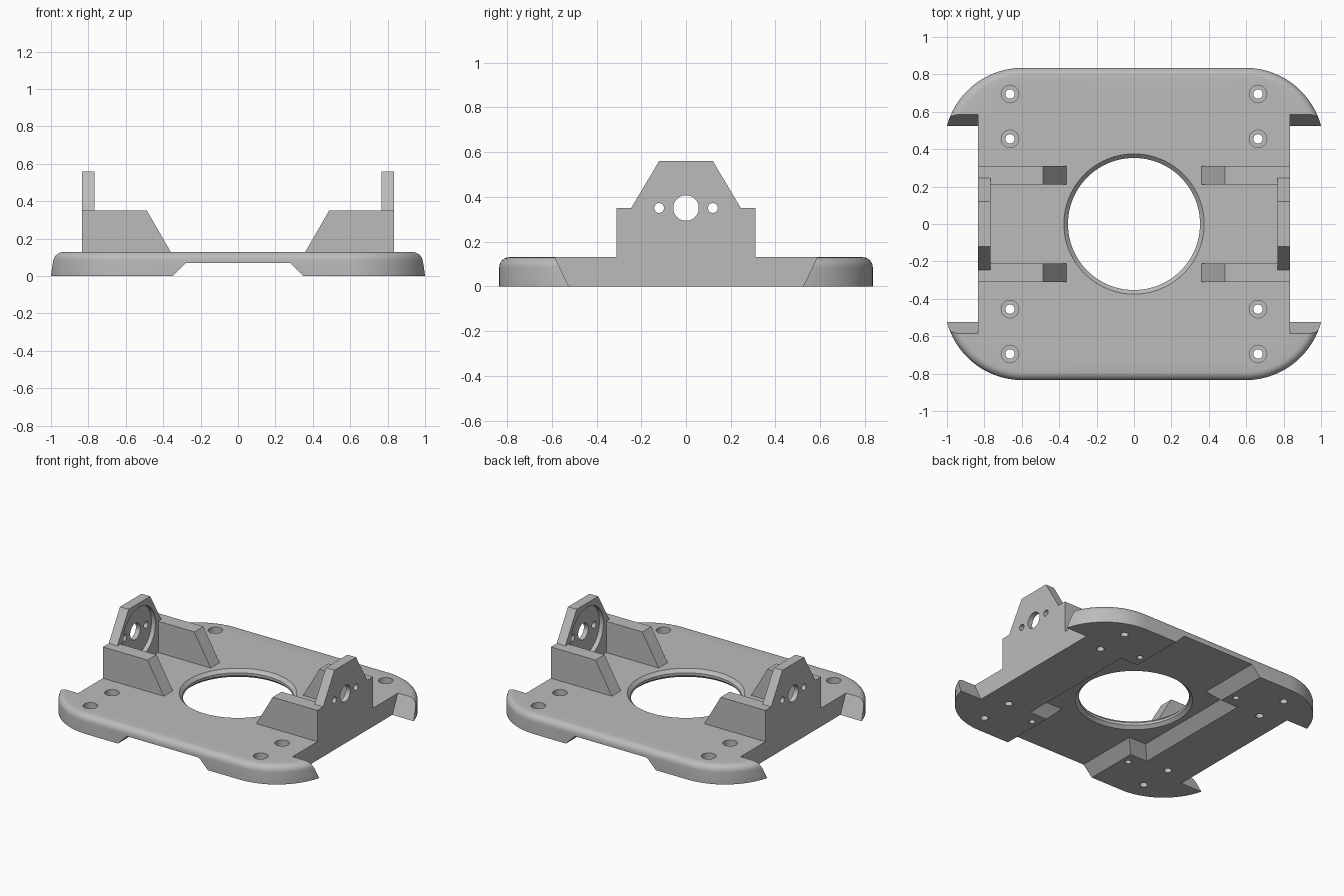
import bpy
import bmesh
from math import sin, cos, pi, radians

old = bpy.data.objects.get("Cube")
if old:
    bpy.data.objects.remove(old, do_unlink=True)

grey = bpy.data.materials.new("plain grey")
grey.use_nodes = True
grey.diffuse_color = (0.5, 0.5, 0.5, 1)
grey.node_tree.nodes["Principled BSDF"].inputs["Base Color"].default_value = (0.5, 0.5, 0.5, 1)


def loft(name, rings):
    """Closed solid through rings that have equal point counts."""
    bm = bmesh.new()
    loops = [[bm.verts.new(p) for p in ring] for ring in rings]
    n = len(loops[0])
    for a, b in zip(loops, loops[1:]):
        for i in range(n):
            j = (i + 1) % n
            bm.faces.new((a[i], a[j], b[j], b[i]))
    bm.faces.new(loops[0][::-1])
    bm.faces.new(loops[-1])
    bmesh.ops.recalc_face_normals(bm, faces=bm.faces)
    mesh = bpy.data.meshes.new(name)
    bm.to_mesh(mesh)
    bm.free()
    mesh.materials.append(grey)
    obj = bpy.data.objects.new(name, mesh)
    bpy.context.collection.objects.link(obj)
    return obj


def rect(x0, x1, y0, y1, z):
    return [(x0, y0, z), (x1, y0, z), (x1, y1, z), (x0, y1, z)]


def circle(x, y, z, r, n=48):
    return [(x + r * cos(2 * pi * i / n), y + r * sin(2 * pi * i / n), z) for i in range(n)]


def circle_x(x, y, z, r, n=48):
    return [(x, y + r * cos(2 * pi * i / n), z + r * sin(2 * pi * i / n)) for i in range(n)]


def combine(target, tool, operation="DIFFERENCE"):
    """Apply a boolean and throw the tool away."""
    mod = target.modifiers.new("bool", "BOOLEAN")
    mod.operation = operation
    mod.solver = "EXACT"
    mod.object = tool
    bpy.context.view_layer.objects.active = target
    bpy.ops.object.modifier_apply(modifier=mod.name)
    bpy.data.objects.remove(tool, do_unlink=True)


def smooth(obj):
    bpy.ops.object.select_all(action="DESELECT")
    obj.select_set(True)
    bpy.context.view_layer.objects.active = obj
    bpy.ops.object.shade_smooth_by_angle(angle=radians(30))


TOP, FILLET, FLOOR = 0.13, 0.045, 0.07


# Base plate: rounded outline with a filleted top edge
def outline(inset, z, n=20):
    pts = []
    for q, (sx, sy) in enumerate([(1, 1), (-1, 1), (-1, -1), (1, -1)]):
        for i in range(n + 1):
            a = pi / 2 * (q + i / n)
            r = 0.42 - inset
            pts.append((sx * 0.595 + r * cos(a), sy * 0.415 + r * sin(a), z))
    return pts


rings = [outline(0, 0)]
for k in range(7):
    a = pi / 2 * k / 6
    rings.append(outline(FILLET * (1 - cos(a)), TOP - FILLET + FILLET * sin(a)))
plate = loft("base_plate", rings)

# Side notches with sloped ends
for s in (-1, 1):
    x0, x1 = sorted((s * 0.835, s * 1.2))
    combine(plate, loft("notch", [rect(x0, x1, -0.5, 0.5, -0.05),
                                  rect(x0, x1, -0.61, 0.61, 0.18)]))

# Underside channel and its wider middle pocket
E = 0.03
for x, y in ((0.35, 1.0), (0.485, 0.45)):
    combine(plate, loft("channel", [rect(-x - E, x + E, -y - E, y + E, -E),
                                    rect(-x + FLOOR, x - FLOOR, -y + FLOOR, y - FLOOR, FLOOR)]))

# Central opening, chamfered above and below
combine(plate, loft("opening", [circle(0, 0, z, r, 96) for z, r in
        ((0.03, 0.375), (FLOOR, 0.375), (0.09, 0.353), (0.108, 0.353), (TOP, 0.375), (0.2, 0.375))]))

# Counterbored screw holes and blind holes underneath
for sx in (-1, 1):
    for sy in (-1, 1):
        for y in (0.455, 0.695):
            px, py = sx * 0.663, sy * y
            combine(plate, loft("screw_hole", [circle(px, py, z, r, 32) for z, r in
                    ((-0.05, 0.025), (TOP / 2, 0.025), (TOP / 2, 0.047), (0.2, 0.047))]))
        combine(plate, loft("blind_hole", [circle(sx * 0.4, sy * 0.535, z, 0.02, 24)
                                           for z in (-0.05, 0.05)]))
smooth(plate)

# Motor brackets: upright plate plus two sloped cheek walls
profile = [(-0.31, TOP), (0.31, TOP), (0.31, 0.35), (0.245, 0.35),
           (0.12, 0.56), (-0.12, 0.56), (-0.245, 0.35), (-0.31, 0.35)]
cheek = [(0.835, TOP), (0.36, TOP), (0.487, 0.35), (0.835, 0.35)]
for s, side in ((1, "left"), (-1, "right")):
    bracket = loft(side + "_bracket", [[(s * x, y, z) for y, z in profile] for x in (0.768, 0.835)])
    for sy in (-1, 1):
        combine(bracket, loft("cheek", [[(s * x, sy * y, z) for x, z in cheek]
                                        for y in (0.21, 0.31)]), "UNION")
    # Round recess on the inner face, shaft hole and two screw holes
    for x, y, r in ((0.8, 0, 0.18), (0.9, 0, 0.057), (0.9, -0.12, 0.022), (0.9, 0.12, 0.022)):
        combine(bracket, loft("bore", [circle_x(s * e, y, 0.35, r) for e in (0.7, x)]))
    smooth(bracket)
